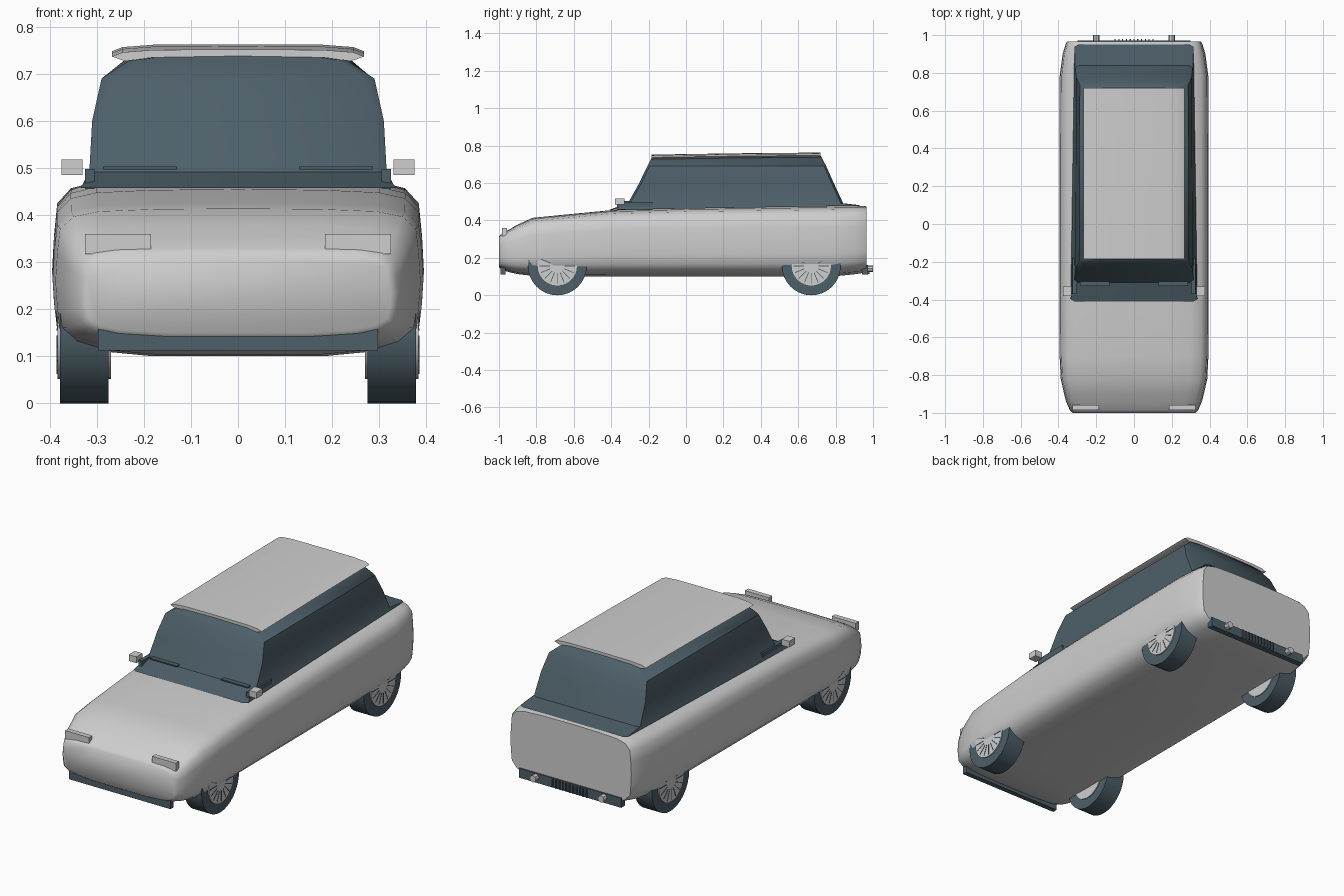
import bpy, bmesh, math
from mathutils import Matrix

if "Cube" in bpy.data.objects:
    bpy.data.objects.remove(bpy.data.objects["Cube"])


def material(name, rgb):
    m = bpy.data.materials.new(name)
    m.diffuse_color = (*rgb, 1)
    m.use_nodes = True
    m.node_tree.nodes["Principled BSDF"].inputs["Base Color"].default_value = m.diffuse_color
    return m


LIGHT = material("light_grey", (0.62, 0.62, 0.62))
DARK = material("dark_slate", (0.075, 0.115, 0.14))


def finish(bm, name, mat, angle=None):
    bmesh.ops.recalc_face_normals(bm, faces=bm.faces)
    me = bpy.data.meshes.new(name)
    bm.to_mesh(me)
    bm.free()
    me.materials.append(mat)
    ob = bpy.data.objects.new(name, me)
    bpy.context.collection.objects.link(ob)
    if angle:
        bpy.ops.object.select_all(action='DESELECT')
        ob.select_set(True)
        bpy.context.view_layer.objects.active = ob
        bpy.ops.object.shade_smooth_by_angle(angle=math.radians(angle))
    return ob


def loft(name, rings, mat, angle=None):
    """Skin closed rings of equal length and cap both ends."""
    bm = bmesh.new()
    rows = [[bm.verts.new(p) for p in r] for r in rings]
    n = len(rows[0])
    for a, b in zip(rows, rows[1:]):
        for i in range(n):
            j = (i + 1) % n
            bm.faces.new((a[i], a[j], b[j], b[i]))
    bm.faces.new(rows[0])
    bm.faces.new(rows[-1])
    return finish(bm, name, mat, angle)


def box(name, x, y, z, mat, rot=None):
    bm = bmesh.new()
    bmesh.ops.create_cube(bm, size=1)
    size = Matrix.Diagonal((x[1] - x[0], y[1] - y[0], z[1] - z[0], 1))
    mid = Matrix.Translation([(a + b) / 2 for a, b in (x, y, z)])
    bm.transform(mid @ (rot or Matrix()) @ size)
    return finish(bm, name, mat)


def mirrored(half):
    """Close a half outline, given as (x, z) from top centre to bottom centre."""
    return half + [(-x, z) for x, z in reversed(half) if x > 0]


# Body: rounded cross-section scaled along the length
section = mirrored([(0, 1), (0.46, 0.995), (0.76, 0.98), (0.9, 0.945), (0.975, 0.86),
                    (0.99, 0.7), (1, 0.5), (0.99, 0.32), (0.975, 0.18),
                    (0.89, 0.085), (0.76, 0.035), (0.46, 0), (0, 0)])
stations = [  # y, half width, bottom, top
    (-1.0, 0.325, 0.15, 0.315), (-0.985, 0.34, 0.135, 0.33), (-0.94, 0.36, 0.122, 0.355),
    (-0.9, 0.37, 0.113, 0.378), (-0.82, 0.388, 0.104, 0.414), (-0.7, 0.394, 0.1, 0.426),
    (-0.4, 0.395, 0.1, 0.455), (0, 0.395, 0.1, 0.467), (0.78, 0.394, 0.1, 0.478),
    (0.9, 0.378, 0.112, 0.479), (0.95, 0.363, 0.12, 0.478), (0.965, 0.355, 0.125, 0.475)]
loft("body", [[(x * w, y, zb + t * (zt - zb)) for x, t in section]
              for y, w, zb, zt in stations], LIGHT, 60)

# Glass cabin: stacked outlines with a flared skirt
layers = [  # front y, rear y, front half width, rear half width, front z, rear z
    (-0.41, 0.95, 0.335, 0.315, 0.457, 0.479), (-0.31, 0.84, 0.316, 0.311, 0.492, 0.492),
    (-0.25, 0.79, 0.31, 0.306, 0.6, 0.6), (-0.207, 0.75, 0.29, 0.287, 0.69, 0.69),
    (-0.187, 0.725, 0.23, 0.23, 0.73, 0.738), (-0.18, 0.715, 0.11, 0.11, 0.744, 0.754)]
rings = []
for yf, yr, wf, wr, zf, zr in layers:
    rings.append([(wf, yf + 0.012, zf), (wf - 0.02, yf, zf), (-wf + 0.02, yf, zf),
                  (-wf, yf + 0.012, zf), (-wr, yr - 0.012, zr), (-wr + 0.02, yr, zr),
                  (wr - 0.02, yr, zr), (wr, yr - 0.012, zr)])
loft("cabin_glass", rings, DARK, 40)

# Roof panel rising slightly to the rear
roof = mirrored([(0, 0.752), (0.18, 0.751), (0.245, 0.746), (0.268, 0.737),
                 (0.24, 0.727), (0.18, 0.735), (0, 0.738)])
loft("roof", [[(x, y, z + dz) for x, z in roof]
              for y, dz in ((-0.185, 0), (0.27, 0.007), (0.72, 0.011))], LIGHT, 30)

# Bumper strips, front and rear
box("front_bumper", (-0.298, 0.298), (-0.992, -0.965), (0.112, 0.162), DARK)
box("rear_bumper", (-0.3, 0.3), (0.94, 0.972), (0.112, 0.162), DARK)
for i in range(11):
    x = (i - 5) * 0.02
    box("rear_vent_fin", (x - 0.003, x + 0.003), (0.965, 0.98), (0.115, 0.158), DARK)


def span(s, a, b):
    return tuple(sorted((s * a, s * b)))


def disc(name, s, x0, x1, y, z, r, mat, n):
    """Cylinder whose axis runs along x."""
    rings = [[(s * x, y + r * math.cos(k * math.tau / n), z + r * math.sin(k * math.tau / n))
              for k in range(n)] for x in (x0, x1)]
    return loft(name, rings, mat, 35)


for s in (-1, 1):
    box("headlight", span(s, 0.185, 0.325), (-0.985, -0.958), (0.317, 0.36), LIGHT)
    box("door_mirror", span(s, 0.33, 0.375), (-0.38, -0.33), (0.485, 0.518), LIGHT)
    box("mirror_mount", span(s, 0.305, 0.325), (-0.37, -0.18), (0.455, 0.498), DARK)
    # Wiper blade lying on the windscreen
    box("wiper", span(s, 0.13, 0.287), (-0.328, -0.3), (0.497, 0.503), DARK)
    # Exhaust pipe
    loft("exhaust_pipe", [[(s * 0.2 + 0.018 * math.cos(k * math.pi / 4), y,
                            0.142 + 0.018 * math.sin(k * math.pi / 4)) for k in range(8)]
                          for y in (0.93, 1.0)], LIGHT, 30)
    # Wheels: tyre, hub and thin spoke slots
    for y in (-0.688, 0.67):
        disc("tyre", s, 0.275, 0.378, y, 0.157, 0.157, DARK, 32)
        disc("hub", s, 0.27, 0.384, y, 0.157, 0.105, LIGHT, 32)
        for k in range(16):
            a = k * math.tau / 16
            cy, cz = y + 0.067 * math.cos(a), 0.157 + 0.067 * math.sin(a)
            box("spoke_slot", span(s, 0.382, 0.3855), (cy - 0.028, cy + 0.028),
                (cz - 0.002, cz + 0.002), DARK, Matrix.Rotation(a, 4, 'X'))
